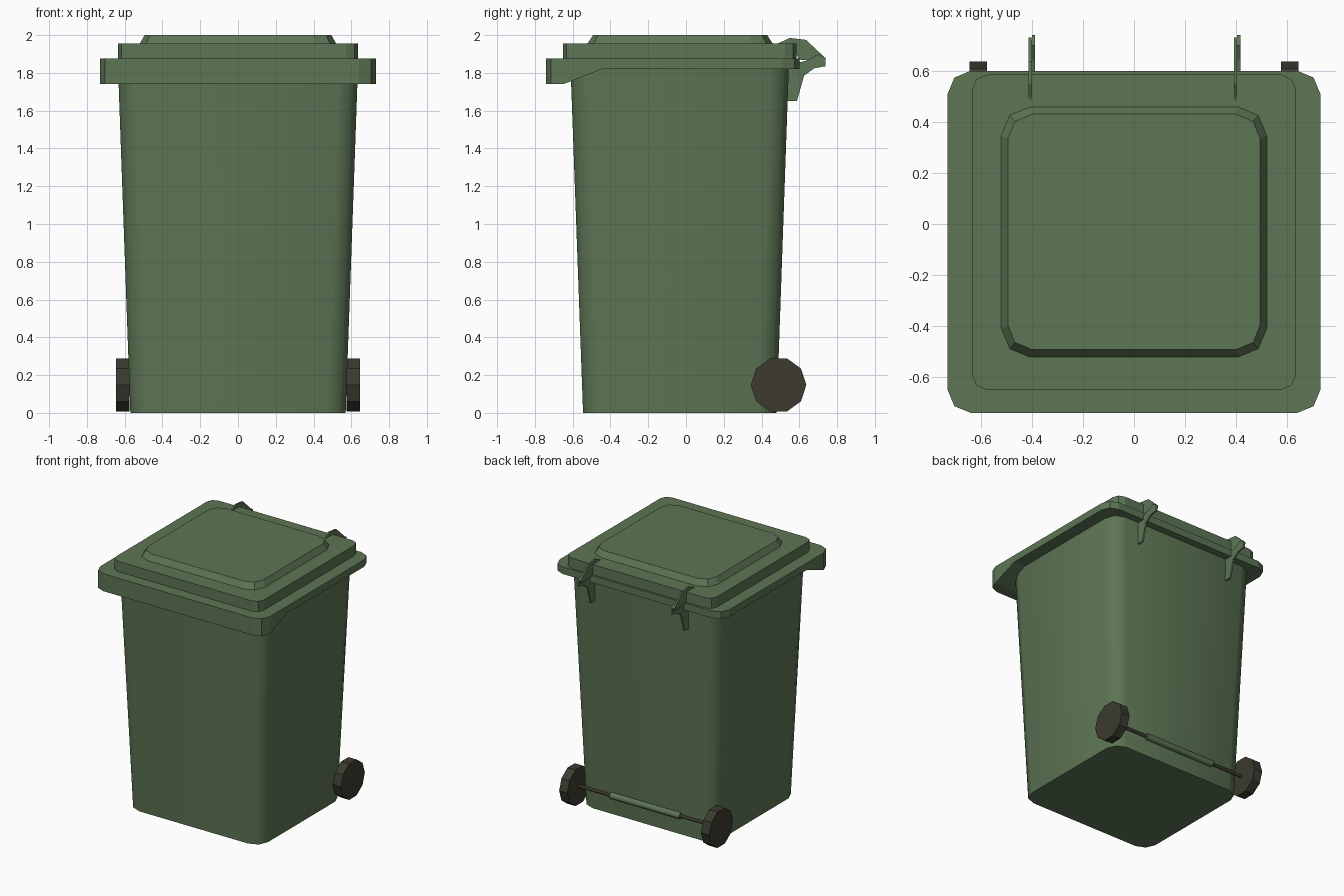
import bpy, bmesh, math
from mathutils import Vector

if "Cube" in bpy.data.objects:
    bpy.data.objects.remove(bpy.data.objects["Cube"])


def material(name, rgb):
    m = bpy.data.materials.new(name)
    m.diffuse_color = (*rgb, 1)
    m.use_nodes = True
    m.node_tree.nodes["Principled BSDF"].inputs["Base Color"].default_value = m.diffuse_color
    return m


GREEN = material("green_plastic", (0.11, 0.18, 0.09))
DARK = material("dark_rubber", (0.045, 0.042, 0.028))


def finish(name, bm, mat, smooth=None):
    bmesh.ops.recalc_face_normals(bm, faces=bm.faces)
    me = bpy.data.meshes.new(name)
    bm.to_mesh(me)
    bm.free()
    me.materials.append(mat)
    ob = bpy.data.objects.new(name, me)
    bpy.context.collection.objects.link(ob)
    if smooth:
        bpy.ops.object.select_all(action='DESELECT')
        ob.select_set(True)
        bpy.context.view_layer.objects.active = ob
        bpy.ops.object.shade_smooth_by_angle(angle=math.radians(smooth))
    return ob


def rounded_rect(hx, y0, y1, r, seg=2):
    """Outline symmetric in x with corners of radius r."""
    pts = []
    corners = [(hx - r, y1 - r), (r - hx, y1 - r), (r - hx, y0 + r), (hx - r, y0 + r)]
    for q, (cx, cy) in enumerate(corners):
        for i in range(seg + 1):
            a = math.pi / 2 * (q + i / seg)
            pts.append((cx + r * math.cos(a), cy + r * math.sin(a)))
    return pts


def loft(sections):
    """Closed solid through (half width, y0, y1, radius, z) sections."""
    bm = bmesh.new()
    rings = [[bm.verts.new((x, y, s[4])) for x, y in rounded_rect(*s[:4])]
             for s in sections]
    for a, b in zip(rings, rings[1:]):
        for i in range(len(a)):
            j = (i + 1) % len(a)
            bm.faces.new((a[i], a[j], b[j], b[i]))
    bm.faces.new(rings[0])
    bm.faces.new(rings[-1])
    return bm


def rod(name, x0, x1, y, z, r, n, mat, smooth=None):
    """Cylinder along x."""
    bm = bmesh.new()
    ring = [bm.verts.new((x0, y + r * math.cos(2 * math.pi * i / n),
                          z + r * math.sin(2 * math.pi * i / n))) for i in range(n)]
    plate(bm, ring, x1 - x0)
    return finish(name, bm, mat, smooth)


def plate(bm, ring, width):
    """Fill a ring and extrude it along x."""
    face = bm.faces.new(ring)
    ext = bmesh.ops.extrude_face_region(bm, geom=[face], use_keep_orig=True)
    moved = [g for g in ext["geom"] if isinstance(g, bmesh.types.BMVert)]
    bmesh.ops.translate(bm, verts=moved, vec=(width, 0, 0))


# Tapered bin body
finish("bin_body", loft([(0.57, -0.545, 0.48, 0.10, 0.0),
                         (0.636, -0.612, 0.545, 0.10, 1.85)]), GREEN, 50)

# Lid rim: deep skirt at the front, stepping up along the sides
bm = loft([(0.73, -0.74, 0.60, 0.09, 1.74), (0.73, -0.74, 0.60, 0.09, 1.875)])
for y in (-0.65, -0.445):
    bmesh.ops.bisect_plane(bm, geom=bm.verts[:] + bm.edges[:] + bm.faces[:],
                           plane_co=Vector((0, y, 0)), plane_no=Vector((0, 1, 0)))
for v in bm.verts:
    if v.co.z < 1.8 and v.co.y > -0.5:
        v.co.z = 1.82
finish("lid_rim", bm, GREEN)

# Lid step and raised centre panel
finish("lid_step", loft([(0.635, -0.65, 0.585, 0.06, 1.87),
                         (0.635, -0.65, 0.585, 0.06, 1.955)]), GREEN)
finish("lid_panel", loft([(0.523, -0.525, 0.462, 0.115, 1.95),
                          (0.494, -0.492, 0.43, 0.095, 2.0)]), GREEN)

# Hinges: a lid arm beside a body bracket, repeated on both sides
LID_ARM = [(0.475, 1.95), (0.55, 1.985), (0.635, 1.975), (0.71, 1.905),
           (0.73, 1.885), (0.725, 1.86), (0.66, 1.865), (0.60, 1.87), (0.56, 1.94)]
BRACKET = [(0.53, 1.65), (0.587, 1.65), (0.625, 1.785), (0.68, 1.825), (0.738, 1.835),
           (0.74, 1.88), (0.70, 1.90), (0.64, 1.865), (0.53, 1.84)]
for side, cx in (("left", -0.40), ("right", 0.404)):
    for part, prof, dx in (("lid_hinge", LID_ARM, -0.013), ("body_hinge", BRACKET, 0.0)):
        bm = bmesh.new()
        plate(bm, [bm.verts.new((cx + dx, y, z)) for y, z in prof], 0.013)
        finish(f"{part}_{side}", bm, GREEN)

# Wheels, axle and axle sleeve
AY, AZ = 0.49, 0.148
for side, x0 in (("left", -0.645), ("right", 0.575)):
    rod(f"wheel_{side}", x0, x0 + 0.07, AY, AZ, 0.147, 10, DARK)
rod("axle", -0.60, 0.60, AY, AZ, 0.012, 8, DARK, 50)
rod("axle_sleeve", -0.30, 0.30, AY, AZ, 0.025, 10, GREEN, 50)
